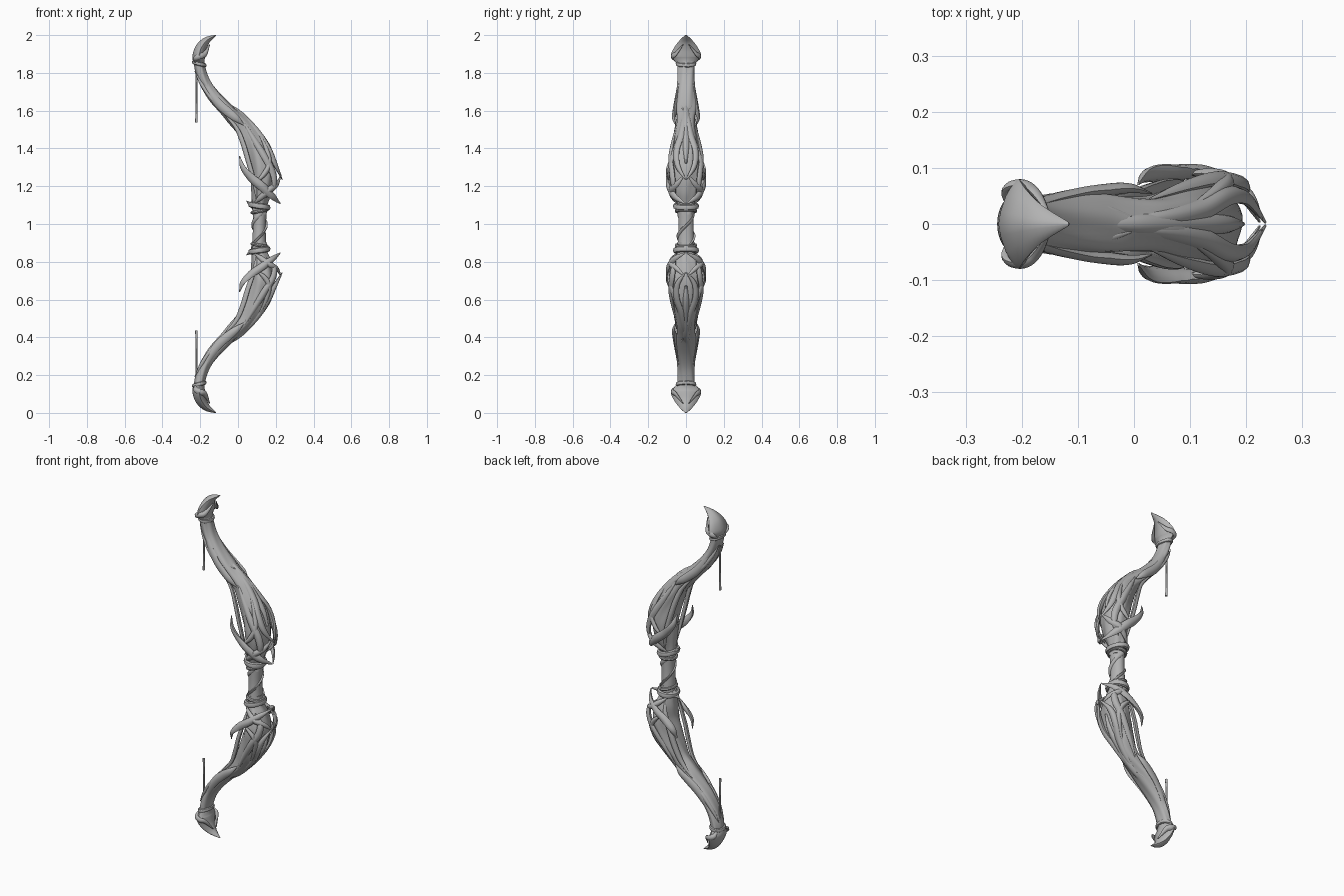
import bpy, bmesh, math
from mathutils import Vector

if "Cube" in bpy.data.objects:
    bpy.data.objects.remove(bpy.data.objects["Cube"])

wood = bpy.data.materials.new("grey wood")
wood.diffuse_color = (0.45, 0.45, 0.45, 1)
wood.use_nodes = True
wood.node_tree.nodes["Principled BSDF"].inputs["Base Color"].default_value = wood.diffuse_color


def spline(pts, sub):
    """Catmull-Rom through tuples of any length."""
    P = [Vector(p) for p in pts]
    P = [2 * P[0] - P[1]] + P + [2 * P[-1] - P[-2]]
    out = []
    for i in range(1, len(P) - 2):
        a, b, c, d = P[i - 1:i + 3]
        for k in range(sub):
            t = k / sub
            out.append(0.5 * (2 * b + (c - a) * t + (2 * a - 5 * b + 4 * c - d) * t * t
                              + (3 * b - a - 3 * c + d) * t ** 3))
    return out + [P[-2]]


def lower(v):
    """Reflect an upper point to the lower limb, whose collar sits a bit further out."""
    s = min(1, max(0, (1.35 - v.z) / 0.24))
    return Vector((v.x, v.y, 2 - v.z - 0.045 * s))


# limb centreline: x, y, z, half width, half depth
CORE = [(0.115, 0, 1.05, .042, .038), (0.115, 0, 1.11, .046, .042), (0.125, 0, 1.18, .068, .054),
        (0.13, 0, 1.27, .084, .062), (0.112, 0, 1.36, .078, .066), (0.078, 0, 1.44, .066, .06),
        (0.035, 0, 1.51, .05, .05), (-0.02, 0, 1.565, .05, .042), (-0.065, 0, 1.61, .054, .036),
        (-0.13, 0, 1.68, .05, .034), (-0.175, 0, 1.75, .045, .03), (-0.2, 0, 1.82, .044, .028),
        (-0.208, 0, 1.88, .046, .026)]
AXIS = [Vector(p[:3]) for p in spline(CORE, 6)]


def sweep(bm, pts, sub=6, n=12, power=1.0, on_core=True, ridges=0.0, xf=lambda v: v, closed=False):
    """Sweep an elliptical section along a path; vines lie flat on the limb."""
    S = spline(pts, sub)
    if closed:
        S.pop()
    C = [Vector(s[:3]) for s in S]
    rows = []
    for i, s in enumerate(S):
        p = C[i]
        if closed:
            t = C[(i + 1) % len(C)] - C[i - 1]
        else:
            t = C[min(i + 1, len(C) - 1)] - C[max(i - 1, 0)]
        t.normalize()
        if on_core:
            out = p - min(AXIS, key=lambda a: (a - p).length)
        else:
            out = t.cross(Vector((0, 1, 0)))
        side = t.cross(out).normalized()
        out = side.cross(t).normalized()
        row = []
        for k in range(n):
            a = 2 * math.pi * k / n
            c, sn = math.cos(a), math.sin(a)
            c = math.copysign(abs(c) ** power, c)
            sn = math.copysign(abs(sn) ** power, sn)
            r = 1 + ridges * math.cos(6 * a + i * 0.22)
            row.append(bm.verts.new(xf(p + side * max(s[3], .001) * c * r
                                       + out * max(s[4], .001) * sn * r)))
        rows.append(row)
    for i in range(len(rows) if closed else len(rows) - 1):
        A, B = rows[i], rows[(i + 1) % len(rows)]
        for k in range(n):
            bm.faces.new((A[k], A[(k + 1) % n], B[(k + 1) % n], B[k]))
    if not closed:
        bm.faces.new(rows[0])
        bm.faces.new(rows[-1])


def finish(name, bm):
    bmesh.ops.recalc_face_normals(bm, faces=bm.faces)
    me = bpy.data.meshes.new(name)
    bm.to_mesh(me)
    bm.free()
    me.materials.append(wood)
    ob = bpy.data.objects.new(name, me)
    bpy.context.collection.objects.link(ob)
    bpy.ops.object.select_all(action='DESELECT')
    ob.select_set(True)
    bpy.context.view_layer.objects.active = ob
    bpy.ops.object.shade_smooth_by_angle(angle=math.radians(40))


def part(name, pts, pair=False, **kw):
    """Build a part on both limbs, and on both sides when it is a pair."""
    for half, f in (("upper", lambda v: v), ("lower", lower)):
        bm = bmesh.new()
        for s in ((1, -1) if pair else (1,)):
            sweep(bm, pts, xf=lambda v: f(Vector((v.x, v.y * s, v.z))), **kw)
        finish(half + "_" + name, bm)


def ring(name, x, z, rx, ry, tilt, w, d):
    pts = []
    for k in range(17):
        a = math.pi * k / 8
        c = math.cos(a)
        pts.append((x + rx * c, ry * math.sin(a), z + tilt * c, w, d))
    part(name, pts, sub=2, n=8, closed=True)


def vine(name, path, w, d, power=1.25, tip=0.15):
    """Paired strand, thick in the middle and pointed at both ends."""
    m = len(path) - 1
    pts = []
    for i, p in enumerate(path):
        k = tip + (1 - tip) * math.sin(math.pi * i / m) ** 0.6 if 0 < i < m else tip
        pts.append((*p, w * k, d * k))
    part(name, pts, pair=True, power=power, n=10)


# limbs with shallow twisting grain
part("limb", CORE, on_core=False, n=36, ridges=0.045)

# claw-shaped limb tips
part("limb_tip", [(-0.203, 0, 1.845, .045, .026), (-0.208, 0, 1.872, .068, .032),
                  (-0.206, 0, 1.895, .08, .034), (-0.193, 0, 1.935, .062, .03),
                  (-0.165, 0, 1.972, .034, .019), (-0.116, 0, 2.0, .003, .002)],
     on_core=False, power=1.35, n=16)
vine("tip_ear", [(-0.225, .03, 1.85), (-0.225, .062, 1.875), (-0.2, .07, 1.89),
                 (-0.175, .055, 1.90), (-0.15, .015, 1.95)], .016, .01)
ring("tip_band", -0.205, 1.848, .03, .046, -.008, .011, .009)

# grip with spiral wrap
bm = bmesh.new()
sweep(bm, [(.115, 0, .84, .046, .042), (.112, 0, .9, .043, .037), (.113, 0, .98, .04, .034),
           (.115, 0, 1.06, .042, .037), (.115, 0, 1.13, .045, .042)], on_core=False, n=24)
finish("grip", bm)
bm = bmesh.new()
for ph in (0, math.pi):
    sweep(bm, [(.114 + .034 * math.cos(ph + k * .55), .039 * math.sin(ph + k * .55),
                .87 + .021 * k, .012, .006) for k in range(11)], sub=3, n=8)
finish("grip_wrap", bm)

# collars at the grip ends
ring("collar", 0.113, 1.095, .046, .056, -.008, .016, .013)
ring("inner_collar", 0.115, 1.068, .04, .05, .008, .009, .009)
part("collar_spur", [(0.12, 0, 1.085, .045, .02), (0.085, 0, 1.095, .04, .018),
                     (0.062, 0, 1.108, .022, .01), (0.045, 0, 1.122, .003, .002)],
     on_core=False, power=1.2)

# big side blades sweeping from belly to front point
vine("side_blade", [(0.008, .072, 1.36), (0.025, .088, 1.30), (0.07, .092, 1.245),
                    (0.13, .09, 1.195), (0.185, .06, 1.145), (0.224, .004, 1.108)],
     .024, .014)
# front crest strands meeting in a point
vine("crest", [(-0.03, .008, 1.612), (0.05, .012, 1.55), (0.118, .026, 1.47),
               (0.165, .05, 1.39), (0.2, .045, 1.31), (0.234, .003, 1.235)], .02, .015)
part("crest_spine", [(-0.08, 0, 1.65, .008, .006), (0.02, 0, 1.58, .018, .012),
                     (0.11, 0, 1.48, .02, .014), (0.165, 0, 1.4, .016, .012),
                     (0.19, 0, 1.32, .006, .008)], power=1.2)
# outer strands wrapping the bulge
vine("bulge_strand", [(0.03, .045, 1.54), (0.09, .066, 1.44), (0.145, .08, 1.35),
                      (0.185, .074, 1.27), (0.19, .066, 1.2), (0.15, .055, 1.14)],
     .02, .014)
vine("cross_strand", [(0.1, .03, 1.50), (0.15, .06, 1.40), (0.165, .08, 1.32),
                      (0.135, .09, 1.26), (0.09, .09, 1.22)], .015, .012)
vine("front_brace", [(0.228, .008, 1.26), (0.205, .05, 1.21), (0.165, .08, 1.18),
                     (0.12, .07, 1.14), (0.085, .045, 1.11)], .018, .012)
# belly strands
vine("belly_strand", [(-0.075, .045, 1.585), (-0.01, .05, 1.51), (0.025, .06, 1.43),
                      (0.055, .068, 1.33), (0.085, .068, 1.22), (0.1, .05, 1.12)],
     .016, .012)
# leaves lying along the limb
vine("limb_leaf", [(-0.195, .03, 1.81), (-0.155, .042, 1.71), (-0.105, .052, 1.64),
                   (-0.055, .06, 1.595), (-0.01, .064, 1.56), (0.03, .055, 1.525)],
     .024, .012)
vine("limb_strand", [(-0.23, .022, 1.81), (-0.19, .036, 1.735), (-0.125, .046, 1.65),
                     (-0.06, .03, 1.63), (0.0, .012, 1.6)], .012, .01)

# bow string stubs
for name, a, b in (("upper_string", 1.54, 1.85), ("lower_string", .14, .435)):
    bm = bmesh.new()
    bottom = name.startswith("lower")
    sweep(bm, [(-.22, 0, a, .006, .006), (-.22, 0, (a + b) / 2, .005, .005),
               (-.22, 0, b, .006, .006)], sub=2, n=10, on_core=False)
    # knotted end
    z = b - .008 if bottom else a + .008
    sweep(bm, [(-.22, 0, z - .01, .007, .007), (-.22, 0, z + .01, .007, .007)],
          sub=1, n=10, on_core=False)
    finish(name, bm)
